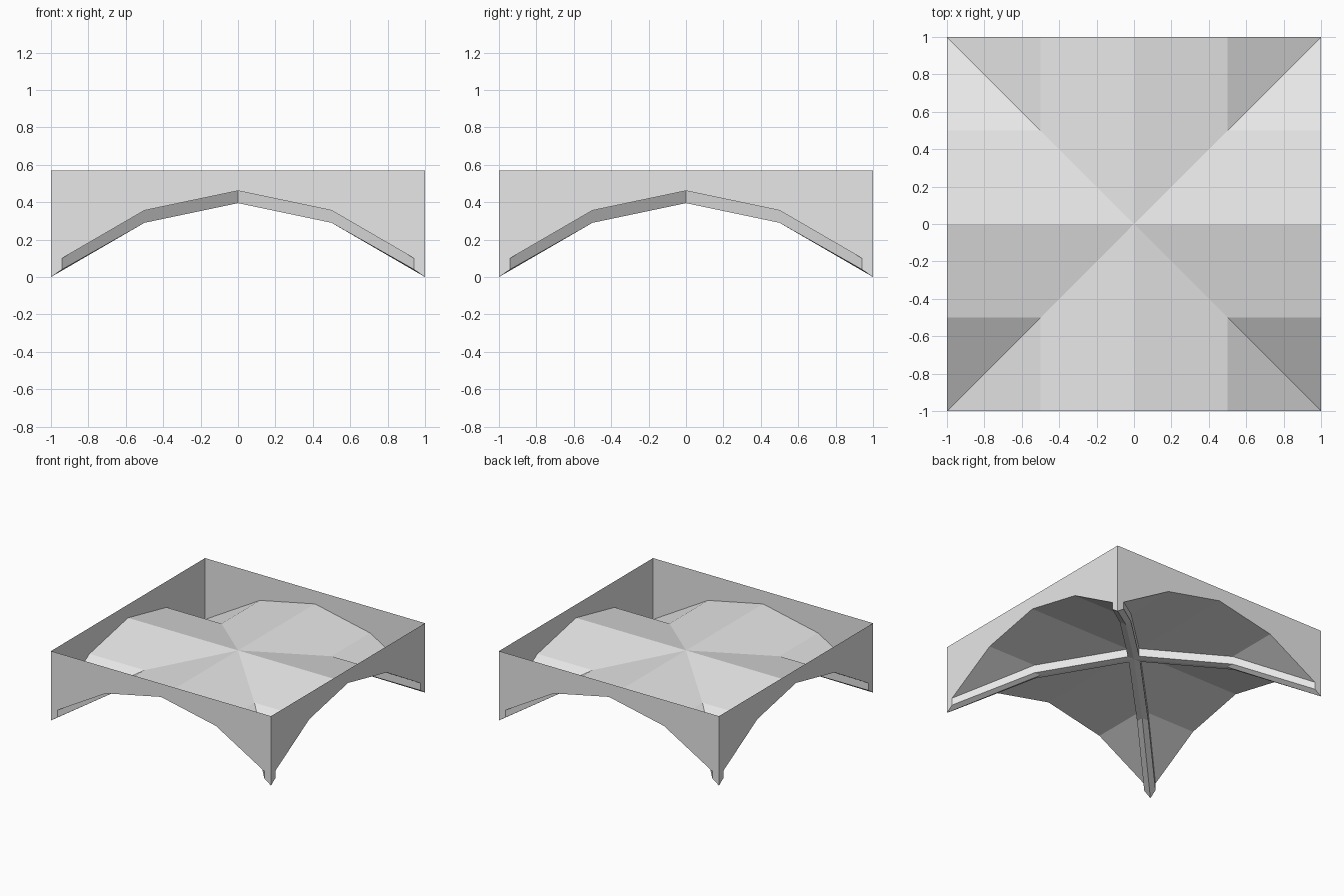
import bpy
import bmesh
from mathutils import Matrix, Vector

if "Cube" in bpy.data.objects:
    bpy.data.objects.remove(bpy.data.objects["Cube"], do_unlink=True)

TOP = 0.57       # top of the side walls
RIB = 0.06       # rib half width along an axis
DEPTH = 0.066    # rib depth under the vault
ARCH = [(0, 0.461), (0.5, 0.356), (1, 0.066)]   # half arch: x, z

stone = bpy.data.materials.new("light_grey_stone")
stone.use_nodes = True
stone.diffuse_color = (0.8, 0.8, 0.8, 1)
stone.node_tree.nodes["Principled BSDF"].inputs["Base Color"].default_value = (0.8, 0.8, 0.8, 1)


def arch_z(x):
    """Height of the half arch at x."""
    for (x0, z0), (x1, z1) in zip(ARCH, ARCH[1:]):
        if x <= x1:
            return z0 + (z1 - z0) * (x - x0) / (x1 - x0)


def build(name, faces):
    """Repeat the faces of one eighth by mirroring and quarter turns."""
    bm = bmesh.new()
    for turn in range(4):
        spin = Matrix.Rotation(turn * 1.5707963, 3, 'Z')
        for side in (1, -1):
            for face in faces:
                pts = [spin @ Vector((side * x, y, z)) for x, y, z in face]
                if side < 0:
                    pts.reverse()
                bm.faces.new([bm.verts.new(p) for p in pts])
    bmesh.ops.remove_doubles(bm, verts=bm.verts, dist=0.0005)
    mesh = bpy.data.meshes.new(name)
    bm.to_mesh(mesh)
    bm.free()
    mesh.materials.append(stone)
    obj = bpy.data.objects.new(name, mesh)
    bpy.context.collection.objects.link(obj)
    return obj


# Crossed barrel vault: arch sections running from the wall to the diagonal
vault = [
    [(0, -1, arch_z(0)), (0.5, -1, arch_z(0.5)), (0.5, -0.5, arch_z(0.5)), (0, 0, arch_z(0))],
    [(0.5, -1, arch_z(0.5)), (1, -1, arch_z(1)), (0.5, -0.5, arch_z(0.5))],
]
build("groin_vault", vault)

# Side walls with arched openings and pointed corner feet
foot_x = 1 - RIB
foot_z = 0.041
walls = []
for x0, x1 in ((0, 0.5), (0.5, foot_x)):
    walls.append([(x0, -1, arch_z(x0)), (x1, -1, arch_z(x1)), (x1, -1, TOP), (x0, -1, TOP)])
walls.append([(foot_x, -1, foot_z), (1, -1, 0), (1, -1, TOP),
              (foot_x, -1, TOP), (foot_x, -1, arch_z(foot_x))])
build("arched_walls", walls)

# Diagonal ribs: creased underside and upright flanks
ribs = []
stations = [(0, arch_z(0) - DEPTH), (0.5, arch_z(0.5) - DEPTH), (foot_x, foot_z)]
for (x0, z0), (x1, z1) in zip(stations, stations[1:]):
    inner = (1, -1, 0) if x1 == foot_x else (x1, -x1, z1)
    low0, low1 = (x0, -x0 - RIB, z0), (x1, -x1 - RIB, z1)
    ribs.append([(x0, -x0, z0), inner, low1, low0])
    ribs.append([low0, low1, (x1, -x1 - RIB, arch_z(x1)), (x0, -x0 - RIB, arch_z(x0))])
build("diagonal_ribs", ribs)
